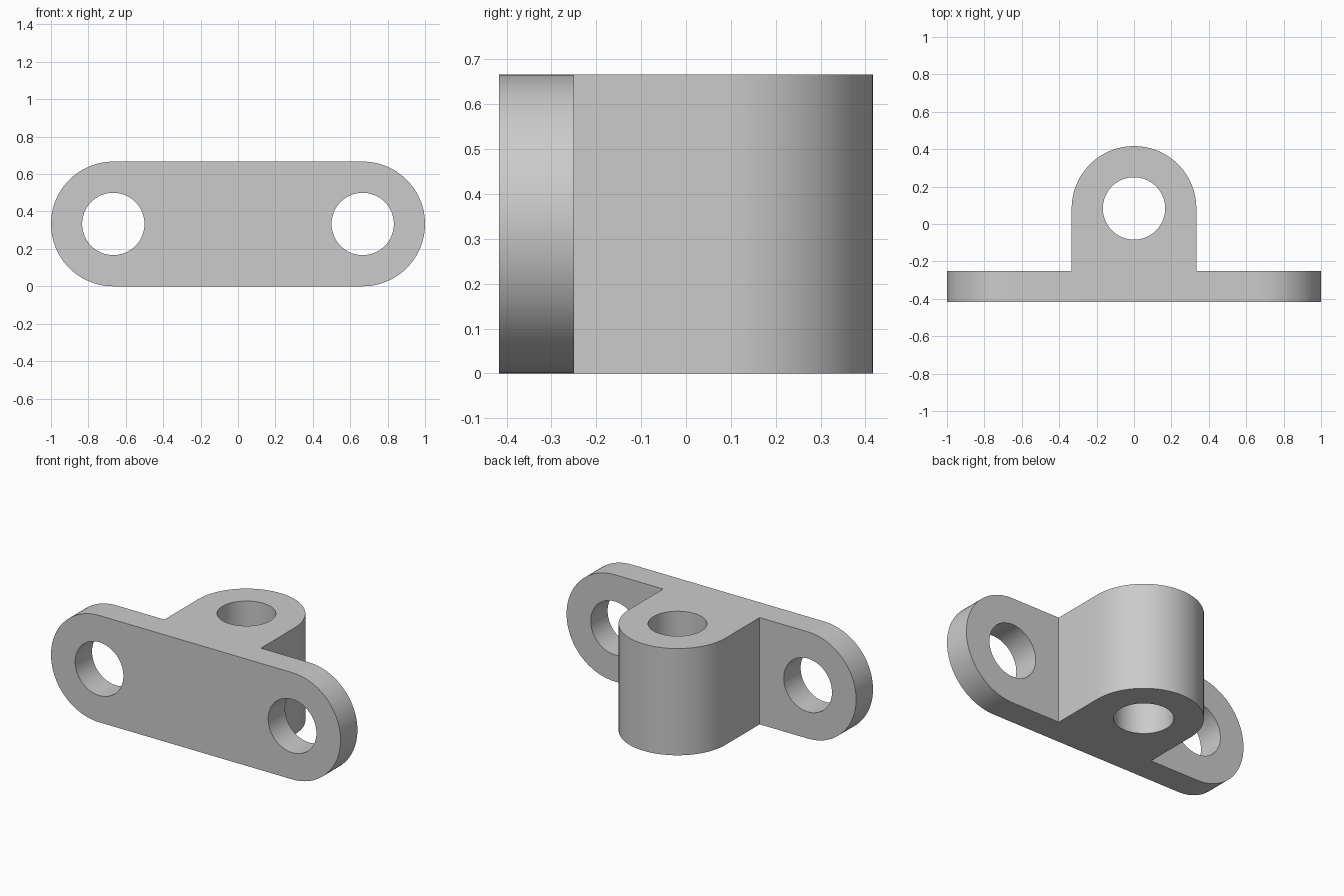
import bpy, bmesh
from math import pi, sin, cos, radians
from mathutils import Vector

cube = bpy.data.objects.get("Cube")
if cube:
    bpy.data.objects.remove(cube, do_unlink=True)

R = 1 / 3          # rounded end radius
HOLE = 1 / 6       # hole radius
H = 2 / 3          # height
BACK, FRONT = -1 / 4, -5 / 12   # plate faces
PIN_Y = 1 / 12     # centre of the lug hole

steel = bpy.data.materials.new("plain grey")
steel.use_nodes = True
colour = (0.6, 0.6, 0.6, 1)
steel.diffuse_color = colour
steel.node_tree.nodes["Principled BSDF"].inputs["Base Color"].default_value = colour


def arc(cx, cy, r, start, sweep, steps):
    return [(cx + r * cos(start + sweep * i / steps), cy + r * sin(start + sweep * i / steps))
            for i in range(steps + 1)]


def circle(cx, cy):
    return arc(cx, cy, HOLE, 0, 2 * pi, 64)[:-1]


def extruded(name, loops, place, depth):
    """Fill an outline with its holes, then extrude it along a vector."""
    bm = bmesh.new()
    edges = []
    for loop in loops:
        vs = [bm.verts.new(place(*p)) for p in loop]
        edges += [bm.edges.new((a, b)) for a, b in zip(vs, vs[1:] + vs[:1])]
    bmesh.ops.triangle_fill(bm, use_beauty=True, edges=edges)
    top = bmesh.ops.extrude_face_region(bm, geom=bm.faces[:], use_keep_orig=True)["geom"]
    bmesh.ops.translate(bm, vec=depth, verts=[g for g in top if isinstance(g, bmesh.types.BMVert)])
    bmesh.ops.recalc_face_normals(bm, faces=bm.faces[:])
    mesh = bpy.data.meshes.new(name)
    bm.to_mesh(mesh)
    bm.free()
    mesh.materials.append(steel)
    obj = bpy.data.objects.new(name, mesh)
    bpy.context.collection.objects.link(obj)
    return obj


# Mounting plate with rounded ends and two bolt holes
plate_outline = arc(H, R, R, -pi / 2, pi, 48) + arc(-H, R, R, pi / 2, pi, 48)
plate = extruded("mounting_bracket", [plate_outline, circle(H, R), circle(-H, R)],
                 lambda x, z: (x, FRONT, z), Vector((0, BACK - FRONT, 0)))

# Upright lug with a pin hole, rooted inside the plate
root = BACK - 0.08
lug_outline = [(-R, root), (R, root)] + arc(0, PIN_Y, R, 0, pi, 48)
lug = extruded("lug", [lug_outline, circle(0, PIN_Y)],
               lambda x, y: (x, y, 0), Vector((0, 0, H)))

# Join into one solid
join = plate.modifiers.new("join", 'BOOLEAN')
join.operation = 'UNION'
join.solver = 'EXACT'
join.object = lug
bpy.context.view_layer.objects.active = plate
bpy.ops.object.select_all(action='DESELECT')
plate.select_set(True)
bpy.ops.object.modifier_apply(modifier=join.name)
bpy.data.objects.remove(lug, do_unlink=True)
bpy.ops.object.shade_smooth_by_angle(angle=radians(30))
